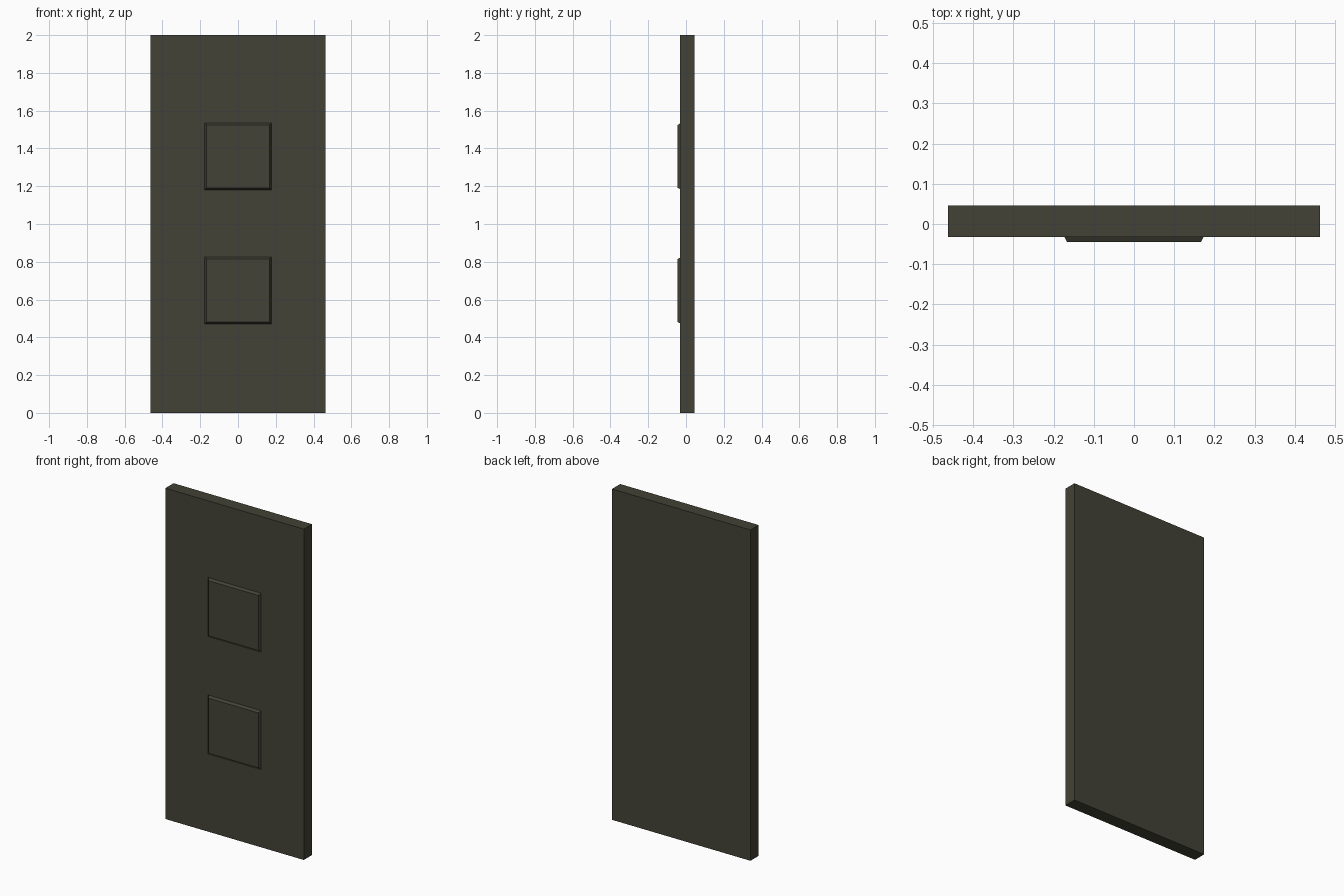
import bpy, bmesh
from mathutils import Vector

if "Cube" in bpy.data.objects:
    bpy.data.objects.remove(bpy.data.objects["Cube"])

HALF_W, HEIGHT = 0.463, 2.0
FRONT, BACK = -0.0325, 0.0455
PANEL_HALF = 0.178
PANEL_Z = (0.648, 1.358)
GROOVE = 0.009      # depth of the groove around each panel
RAISE = 0.012       # how far the panel stands proud of the door

paint = bpy.data.materials.new("dark olive paint")
paint.diffuse_color = (0.056, 0.054, 0.037, 1)
paint.use_nodes = True
paint.node_tree.nodes["Principled BSDF"].inputs["Base Color"].default_value = paint.diffuse_color

bm = bmesh.new()

# door slab
bmesh.ops.create_cube(bm, size=1)
for v in bm.verts:
    v.co = Vector((v.co.x * 2 * HALF_W,
                   BACK if v.co.y > 0 else FRONT,
                   (v.co.z + 0.5) * HEIGHT))

# cut the outlines of the two square panels
cuts = [((s * PANEL_HALF, 0, 0), (1, 0, 0)) for s in (-1, 1)]
cuts += [((0, 0, z + s * PANEL_HALF), (0, 0, 1)) for z in PANEL_Z for s in (-1, 1)]
for co, no in cuts:
    bmesh.ops.bisect_plane(bm, geom=bm.verts[:] + bm.edges[:] + bm.faces[:],
                           plane_co=co, plane_no=no)
bm.normal_update()

# sunken groove, then bevelled raised panel
for z in PANEL_Z:
    target = Vector((0, FRONT, z))
    face = min(bm.faces, key=lambda f: (f.calc_center_median() - target).length)
    bmesh.ops.inset_individual(bm, faces=[face], thickness=0.0002, depth=-GROOVE)
    bmesh.ops.inset_individual(bm, faces=[face], thickness=0.0158, depth=GROOVE + RAISE)

bmesh.ops.recalc_face_normals(bm, faces=bm.faces[:])
mesh = bpy.data.meshes.new("door")
bm.to_mesh(mesh)
bm.free()
mesh.materials.append(paint)
door = bpy.data.objects.new("door", mesh)
bpy.context.collection.objects.link(door)
